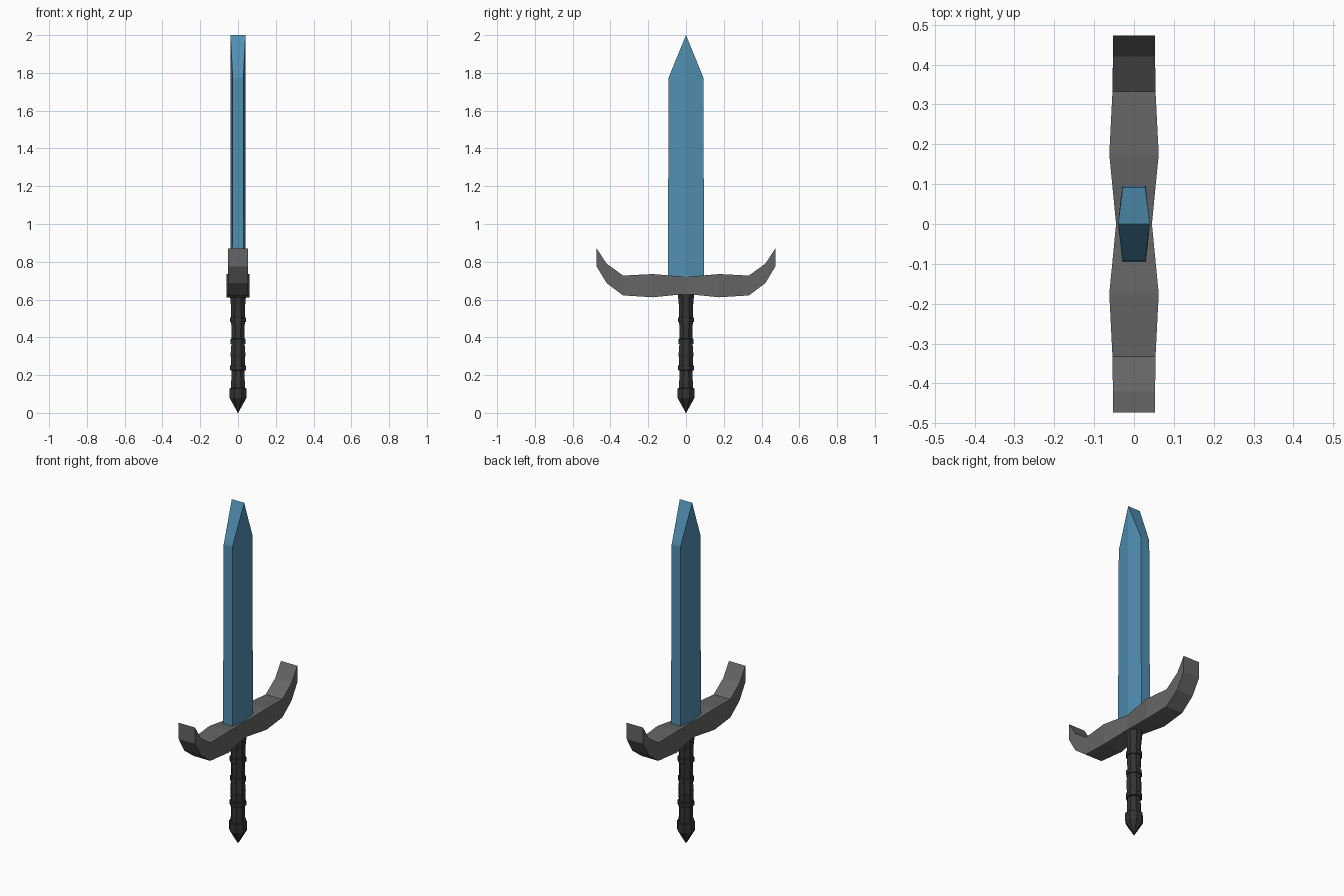
import bpy, bmesh, math

if "Cube" in bpy.data.objects:
    bpy.data.objects.remove(bpy.data.objects["Cube"])


def material(name, rgb):
    m = bpy.data.materials.new(name)
    m.diffuse_color = (*rgb, 1)
    m.use_nodes = True
    m.node_tree.nodes["Principled BSDF"].inputs["Base Color"].default_value = m.diffuse_color
    return m


def loft(name, rings, mat):
    """Skin a list of equal-length point rings and cap both ends."""
    bm = bmesh.new()
    loops = [[bm.verts.new(p) for p in ring] for ring in rings]
    n = len(loops[0])
    for a, b in zip(loops, loops[1:]):
        for i in range(n):
            j = (i + 1) % n
            bm.faces.new((a[i], a[j], b[j], b[i]))
    bm.faces.new(loops[0])
    bm.faces.new(loops[-1])
    bmesh.ops.remove_doubles(bm, verts=bm.verts, dist=1e-4)
    bmesh.ops.recalc_face_normals(bm, faces=bm.faces)
    me = bpy.data.meshes.new(name)
    bm.to_mesh(me)
    bm.free()
    me.materials.append(mat)
    ob = bpy.data.objects.new(name, me)
    bpy.context.collection.objects.link(ob)
    return ob


steel = material("blue steel", (0.08, 0.275, 0.44))
iron = material("grey iron", (0.13, 0.13, 0.13))
leather = material("dark leather", (0.033, 0.033, 0.033))


# Blade: hexagonal section whose top rises to a ridge along x
def blade_ring(y, edge_x, mid_x, z_edge, z_mid):
    return [(-edge_x, -y, z_edge), (edge_x, -y, z_edge), (mid_x, 0, z_mid),
            (edge_x, y, z_edge), (-edge_x, y, z_edge), (-mid_x, 0, z_mid)]


blade = loft("blade", [blade_ring(0.096, 0.03, 0.04, 0.69, 0.69),
                       blade_ring(0.092, 0.028, 0.04, 1.775, 2.0)], steel)
# split the hexagonal cap along the ridge so both tip slopes are flat
bm = bmesh.new()
bm.from_mesh(blade.data)
ridge = [v for v in bm.verts if v.co.z > 1.9]
bmesh.ops.connect_verts(bm, verts=ridge)
bmesh.ops.recalc_face_normals(bm, faces=bm.faces)
bm.to_mesh(blade.data)
bm.free()

# Crossguard: (y, bottom z, top z, half thickness), mirrored about y = 0
half = [(0, 0.63, 0.72, 0.045), (0.175, 0.612, 0.735, 0.062),
        (0.333, 0.622, 0.727, 0.054), (0.42, 0.687, 0.79, 0.053),
        (0.473, 0.775, 0.87, 0.053)]
stations = [(-y, b, t, w) for y, b, t, w in half[:0:-1]] + half
loft("crossguard", [[(-w, y, b), (w, y, b), (w, y, t), (-w, y, t)]
                    for y, b, t, w in stations], iron)


# Grip and pommel: eight-sided turned profile (z, half width)
def octagon(z, r):
    r /= math.cos(math.pi / 8)
    return [(r * math.cos((k + 0.5) * math.pi / 4),
             r * math.sin((k + 0.5) * math.pi / 4), z) for k in range(8)]


profile = [(0, 0.001), (0.08, 0.045), (0.13, 0.045), (0.132, 0.037),
           (0.225, 0.034), (0.226, 0.042), (0.25, 0.042), (0.251, 0.036),
           (0.31, 0.039), (0.365, 0.035), (0.366, 0.04), (0.392, 0.04),
           (0.393, 0.034), (0.48, 0.036), (0.481, 0.042), (0.505, 0.042),
           (0.506, 0.036), (0.56, 0.037), (0.65, 0.045)]
loft("grip", [octagon(z, r) for z, r in profile], leather)
